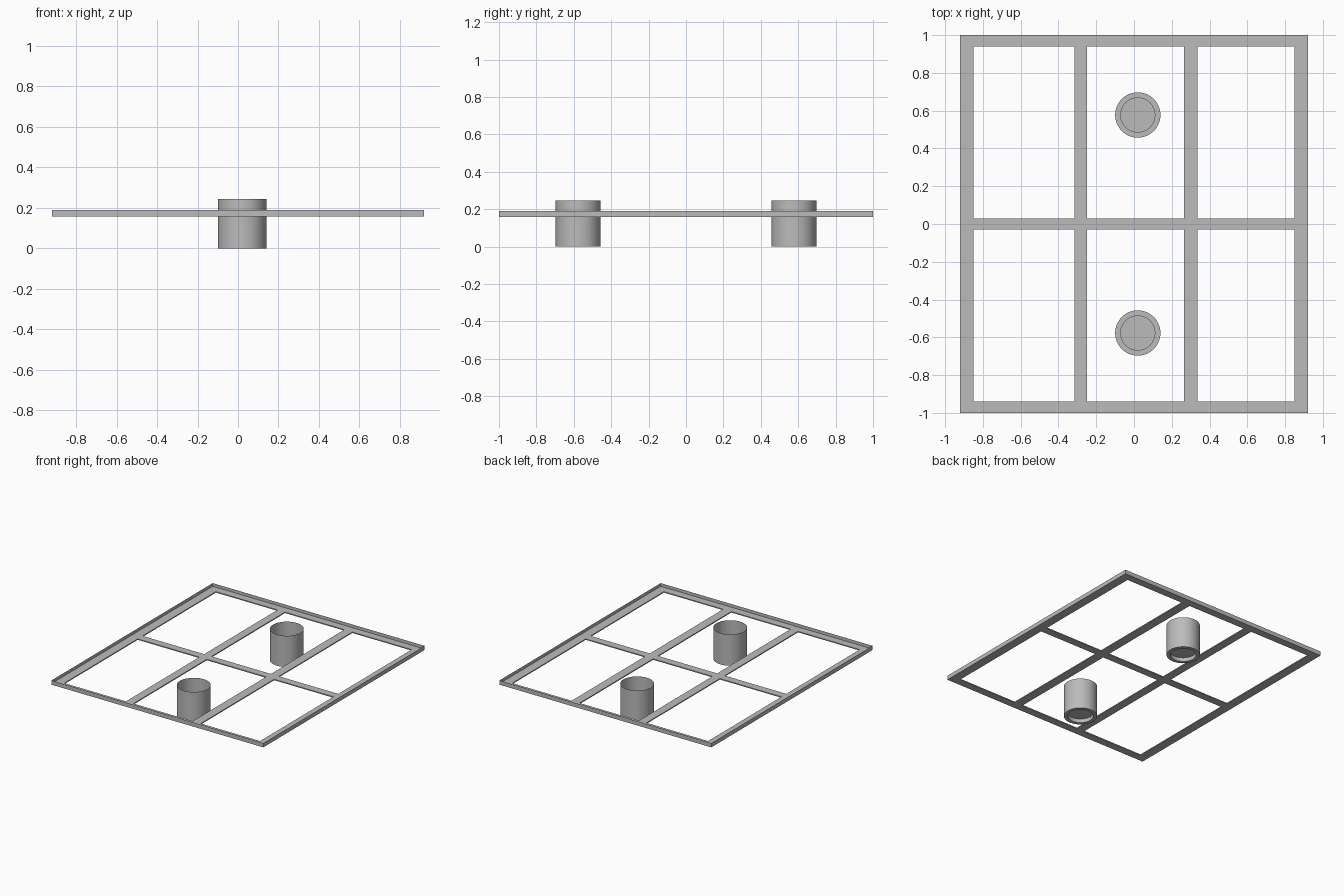
import bpy
import bmesh
from math import cos, sin, tau

cube = bpy.data.objects.get("Cube")
if cube:
    bpy.data.objects.remove(cube, do_unlink=True)

grey = bpy.data.materials.new("light_grey")
grey.use_nodes = True
colour = (0.5, 0.5, 0.5, 1)
grey.diffuse_color = colour
grey.node_tree.nodes["Principled BSDF"].inputs["Base Color"].default_value = colour


def make_object(name, bm, smooth=False):
    mesh = bpy.data.meshes.new(name)
    bm.to_mesh(mesh)
    bm.free()
    mesh.materials.append(grey)
    obj = bpy.data.objects.new(name, mesh)
    bpy.context.collection.objects.link(obj)
    if smooth:
        bpy.ops.object.select_all(action="DESELECT")
        obj.select_set(True)
        bpy.context.view_layer.objects.active = obj
        bpy.ops.object.shade_smooth_by_angle(angle=0.6)
    return obj


BOTTOM, TOP, FLANGE = 0.157, 0.19, 0.008

# Flat grid flange: bars and rails around six openings
xs = [-0.92, -0.85, -0.315, -0.25, 0.265, 0.335, 0.85, 0.92]
ys = [-1, -0.94, -0.03, 0.03, 0.94, 1]
bm = bmesh.new()
grid = [[bm.verts.new((x, y, BOTTOM)) for y in ys] for x in xs]
for i in range(len(xs) - 1):
    for j in range(len(ys) - 1):
        if i % 2 == 0 or j % 2 == 0:
            bm.faces.new((grid[i][j], grid[i][j + 1],
                          grid[i + 1][j + 1], grid[i + 1][j]))
bm.verts.ensure_lookup_table()
for v in [v for v in bm.verts if not v.link_faces]:
    bm.verts.remove(v)
lifted = bmesh.ops.extrude_face_region(bm, geom=bm.faces[:], use_keep_orig=True)
for v in [g for g in lifted["geom"] if isinstance(g, bmesh.types.BMVert)]:
    v.co.z += FLANGE
bmesh.ops.recalc_face_normals(bm, faces=bm.faces[:])
make_object("grid_flange", bm)

# Thin upright rim around the outside of the grid
bm = bmesh.new()
corners = [(-0.92, -1), (0.92, -1), (0.92, 1), (-0.92, 1)]
low = [bm.verts.new((x, y, BOTTOM)) for x, y in corners]
high = [bm.verts.new((x, y, TOP)) for x, y in corners]
for i in range(4):
    k = (i + 1) % 4
    bm.faces.new((low[i], low[k], high[k], high[i]))
make_object("outer_rim", bm)


# Open-topped light cans with a recessed disc underneath
def light_can(name, x, y, sides=48):
    profile = [(0.12, 0.245), (0.12, 0), (0.093, 0), (0.093, 0.03)]
    bm = bmesh.new()
    rings = [[bm.verts.new((r * cos(tau * i / sides), r * sin(tau * i / sides), z))
              for i in range(sides)] for r, z in profile]
    for a, b in zip(rings, rings[1:]):
        for i in range(sides):
            k = (i + 1) % sides
            bm.faces.new((a[i], b[i], b[k], a[k]))
    bm.faces.new(rings[-1][::-1])
    make_object(name, bm, smooth=True).location = (x, y, 0)


light_can("front_light_can", 0.02, -0.577)
light_can("back_light_can", 0.02, 0.577)
